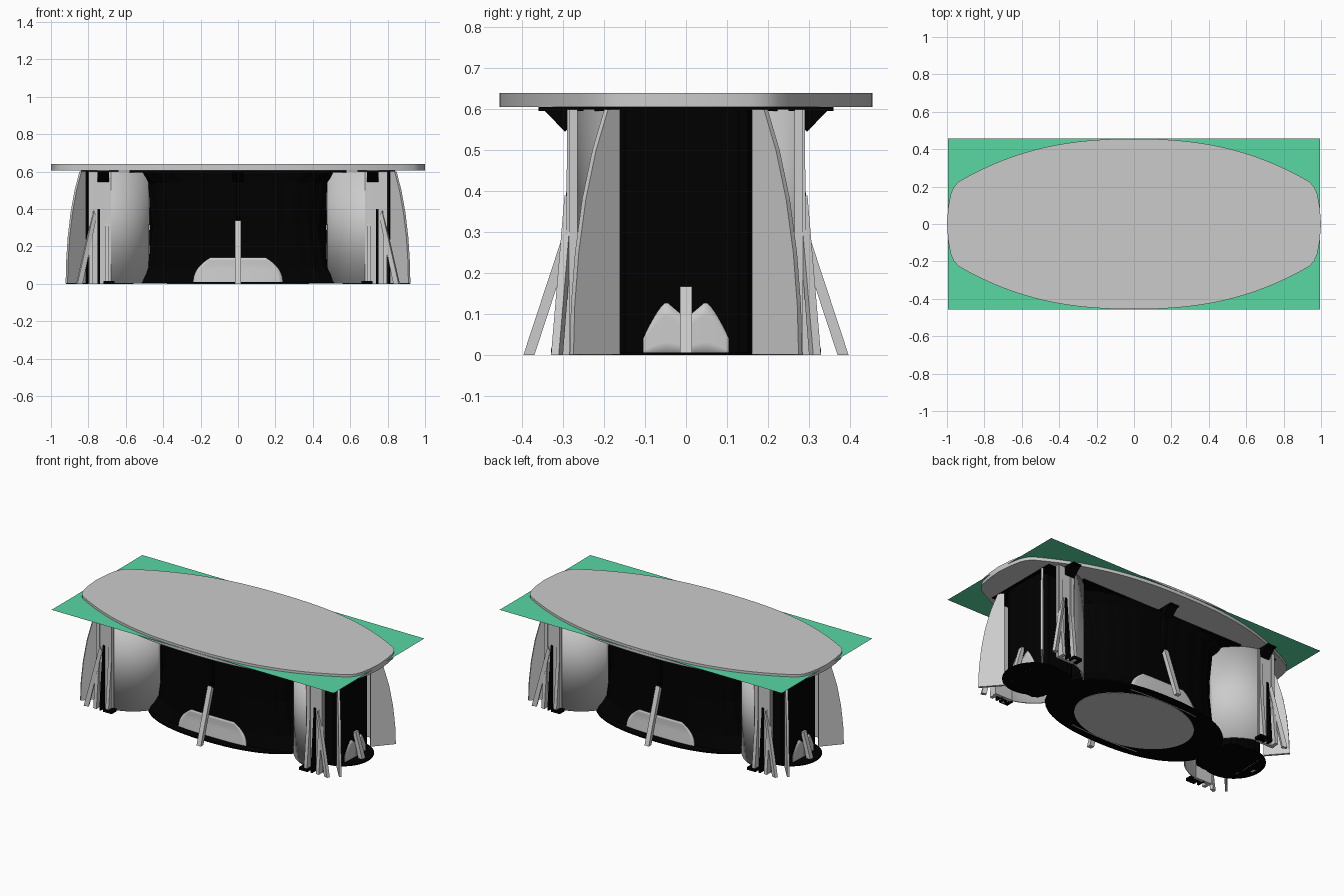
import bpy, bmesh
from math import sin, cos, pi, radians, copysign
from mathutils import Vector

if "Cube" in bpy.data.objects:
    bpy.data.objects.remove(bpy.data.objects["Cube"])


def material(name, color):
    m = bpy.data.materials.new(name)
    m.diffuse_color = color
    m.use_nodes = True
    m.node_tree.nodes["Principled BSDF"].inputs["Base Color"].default_value = m.diffuse_color
    return m


BLACK = material("black", (0.0, 0.0, 0.0, 1))
GREEN = material("green", (0.10, 0.68, 0.37, 1))
UP = Vector((0, 0, 1))


def finish(name, bm, mat=None, smooth=False):
    bmesh.ops.recalc_face_normals(bm, faces=bm.faces)
    me = bpy.data.meshes.new(name)
    bm.to_mesh(me)
    bm.free()
    ob = bpy.data.objects.new(name, me)
    bpy.context.collection.objects.link(ob)
    if mat:
        me.materials.append(mat)
    if smooth:
        bpy.context.view_layer.objects.active = ob
        ob.select_set(True)
        bpy.ops.object.shade_smooth_by_angle(angle=radians(35))
        ob.select_set(False)
    return ob


def prism(name, pts, origin, u, v, thick, mat=None, smooth=False):
    """Profile in the u/v plane, extruded evenly to both sides."""
    o, u, v = Vector(origin), Vector(u).normalized(), Vector(v)
    n = u.cross(v) * thick
    bm = bmesh.new()
    f = bm.faces.new([bm.verts.new(o + u * a + v * b - n / 2) for a, b in pts])
    new = bmesh.ops.extrude_face_region(bm, geom=[f])["geom"]
    bmesh.ops.translate(bm, vec=n, verts=[g for g in new if isinstance(g, bmesh.types.BMVert)])
    return finish(name, bm, mat, smooth)


def box(name, x0, x1, y0, y1, z0, z1, mat=None):
    pts = [(x0, y0), (x1, y0), (x1, y1), (x0, y1)]
    return prism(name, pts, (0, 0, (z0 + z1) / 2), (1, 0, 0), (0, 1, 0), z1 - z0, mat)


def drum(name, cx, rings, sides, ridge, mat, power=2):
    """Stacked superellipses (a, b, z) with shallow vertical slats."""
    bm = bmesh.new()
    loops = []
    for a, b, z in rings:
        loop = []
        for i in range(sides):
            t = 2 * pi * i / sides
            k = 1 - ridge * (i // 2 % 2)
            c, s = (copysign(abs(w) ** (2 / power), w) for w in (cos(t), sin(t)))
            loop.append(bm.verts.new((cx + a * k * c, b * k * s, z)))
        loops.append(loop)
    for p, q in zip(loops, loops[1:]):
        for i in range(sides):
            j = (i + 1) % sides
            bm.faces.new((p[i], p[j], q[j], q[i]))
    bm.faces.new(loops[0])
    bm.faces.new(loops[-1])
    return finish(name, bm, mat)


def sheet(name, point, nu, nv, thick):
    """Curved panel from a point(u, v) function, thickened."""
    bm = bmesh.new()
    g = [[bm.verts.new(point(i / nu, j / nv)) for j in range(nv + 1)] for i in range(nu + 1)]
    for i in range(nu):
        for j in range(nv):
            bm.faces.new((g[i][j], g[i + 1][j], g[i + 1][j + 1], g[i][j + 1]))
    ob = finish(name, bm, None, True)
    mod = ob.modifiers.new("thickness", "SOLIDIFY")
    mod.thickness = thick
    mod.offset = 0
    return ob


# Boat-shaped table top
side = [0.94 - 1.88 * i / 32 for i in range(33)]
side = [(x, 0.455 - 0.23 * abs(x / 0.94) ** 2.4) for x in side]
tip = [(0.965, 0.195), (0.98, 0.16), (0.993, 0.09)]
upper = tip[::-1] + side + [(-x, y) for x, y in tip] + [(-1, 0)]
outline = upper + [(-x, -y) for x, y in upper]
prism("table_top", outline, (0, 0, 0.6225), (1, 0, 0), (0, 1, 0), 0.035, None, True)

# Green sheet through the top
bm = bmesh.new()
bm.faces.new([bm.verts.new((x, y, 0.625)) for x, y in
              ((-0.995, -0.457), (0.995, -0.457), (0.995, 0.457), (-0.995, 0.457))])
finish("green_sheet", bm, GREEN)

# Middle pedestal: slatted flared body, base and floor plate
drum("middle_body", 0, [(0.58, 0.26, 0.005), (0.50, 0.25, 0.09), (0.47, 0.25, 0.3),
                        (0.50, 0.25, 0.54), (0.58, 0.26, 0.6)], 96, 0.012, BLACK, 2.8)
drum("middle_base", 0, [(0.575, 0.325, 0.002), (0.575, 0.325, 0.01)], 64, 0, BLACK, 2.3)
drum("floor_plate", 0, [(0.38, 0.27, 0), (0.38, 0.27, 0.003)], 64, 0, None)
box("middle_top_plate", -0.58, 0.58, -0.25, 0.25, 0.596, 0.606, BLACK)

for s in (-1, 1):
    # Low rounded cover wrapped on the body
    def cover(u, v, s=s):
        z = 0.14 * v
        w = 0.24 - 0.09 * v ** 2.5
        x = (2 * u - 1) * w
        b = 0.27 - 0.01 * min(z / 0.09, 1)
        return (x, s * b * (1 - abs(x / 0.52) ** 2.8) ** (1 / 2.8), z)
    sheet("middle_cover", cover, 20, 10, 0.006)
    prism("middle_brace", [(0.37, 0), (0.397, 0), (0.285, 0.34), (0.265, 0.32)],
          (0, 0, 0), (0, s, 0), UP, 0.03)
    prism("middle_upper_fin", [(0.25, 0.33), (0.275, 0.36), (0.29, 0.6), (0.25, 0.6)],
          (0, 0, 0), (0, s, 0), UP, 0.02, BLACK)

# End pedestals
for sx in (-1, 1):
    cx = sx * 0.74
    drum("end_column", sx * 0.695, [(0.13, 0.17, 0.003), (0.13, 0.17, 0.6)], 64, 0.02, BLACK, 5)
    drum("end_base", cx, [(0.18, 0.18, 0), (0.18, 0.18, 0.006)], 48, 0, BLACK)
    box("end_top_plate", cx - 0.1, cx + 0.1, -0.25, 0.25, 0.6, 0.606, BLACK)
    prism("end_brace", [(0.12, 0), (0.15, 0), (0.10, 0.168), (0.08, 0.165)],
          (cx, 0, 0), (sx, 0, 0), UP, 0.03)

    for sy in (-1, 1):
        # Pointed cover low on the end column
        def end_cover(u, v, sx=sx, sy=sy):
            y = 0.105 * u
            top = 0.09 + 0.04 * u / 0.45 if u < 0.45 else 0.13 - 0.09 * ((u - 0.45) / 0.55) ** 1.4
            return (sx * (0.832 - 0.5 * y * y), sy * y, top * v)
        sheet("end_cover", end_cover, 12, 4, 0.005)

        # Curved shell panel around the column
        def shell(u, v, cx=cx, sx=sx, sy=sy):
            t = radians(88 + 71 * u)
            return (cx + sx * 0.28 * cos(t), sy * 0.28 * sin(t), 0.003 + 0.597 * v)
        sheet("shell_panel", shell, 20, 1, 0.01)

        # Bowed outer fin
        fin = [(0, 0.002), (0.15, 0.002), (0.146, 0.12), (0.133, 0.25),
               (0.11, 0.38), (0.077, 0.5), (0.038, 0.6), (0, 0.6)]
        prism("outer_fin", fin, (sx * 0.818, sy * 0.166, 0), (sx * 0.66, sy * 0.76, 0), UP, 0.014)

        # Upright post, flared slats and leaning braces
        xa, xb = sorted((sx * 0.68, sx * 0.80))
        y0, y1 = sorted((sy * 0.265, sy * 0.285))
        box("upright_post", xa, xb, y0, y1, 0, 0.6)
        for x in (0.70, 0.785):
            prism("upright_slat", [(0.27, 0), (0.322, 0), (0.292, 0.32), (0.29, 0.6), (0.27, 0.6)],
                  (sx * x, 0, 0), (0, sy, 0), UP, 0.022)
        prism("dark_slat", [(0.27, 0), (0.325, 0), (0.292, 0.4), (0.27, 0.4)],
              (sx * 0.745, 0, 0), (0, sy, 0), UP, 0.012, BLACK)
        prism("side_brace", [(0.10, 0), (0.13, 0), (0.035, 0.39), (0.02, 0.36)],
              (cx, sy * 0.275, 0), (sx * 0.92, sy * 0.34, 0), UP, 0.02)
        y0, y1 = sorted((sy * 0.28, sy * 0.33))
        xa, xb = sorted((sx * 0.66, sx * 0.72))
        box("slat_foot", xa, xb, y0, y1, 0, 0.016, BLACK)

# Brackets under the top
for x in (-0.72, 0, 0.72):
    for s in (-1, 1):
        prism("top_bracket", [(0.25, 0.606), (0.36, 0.606), (0.36, 0.596), (0.345, 0.596),
                              (0.295, 0.545), (0.28, 0.56), (0.28, 0.596), (0.25, 0.596)],
              (x, 0, 0), (0, s, 0), UP, 0.06, BLACK)
